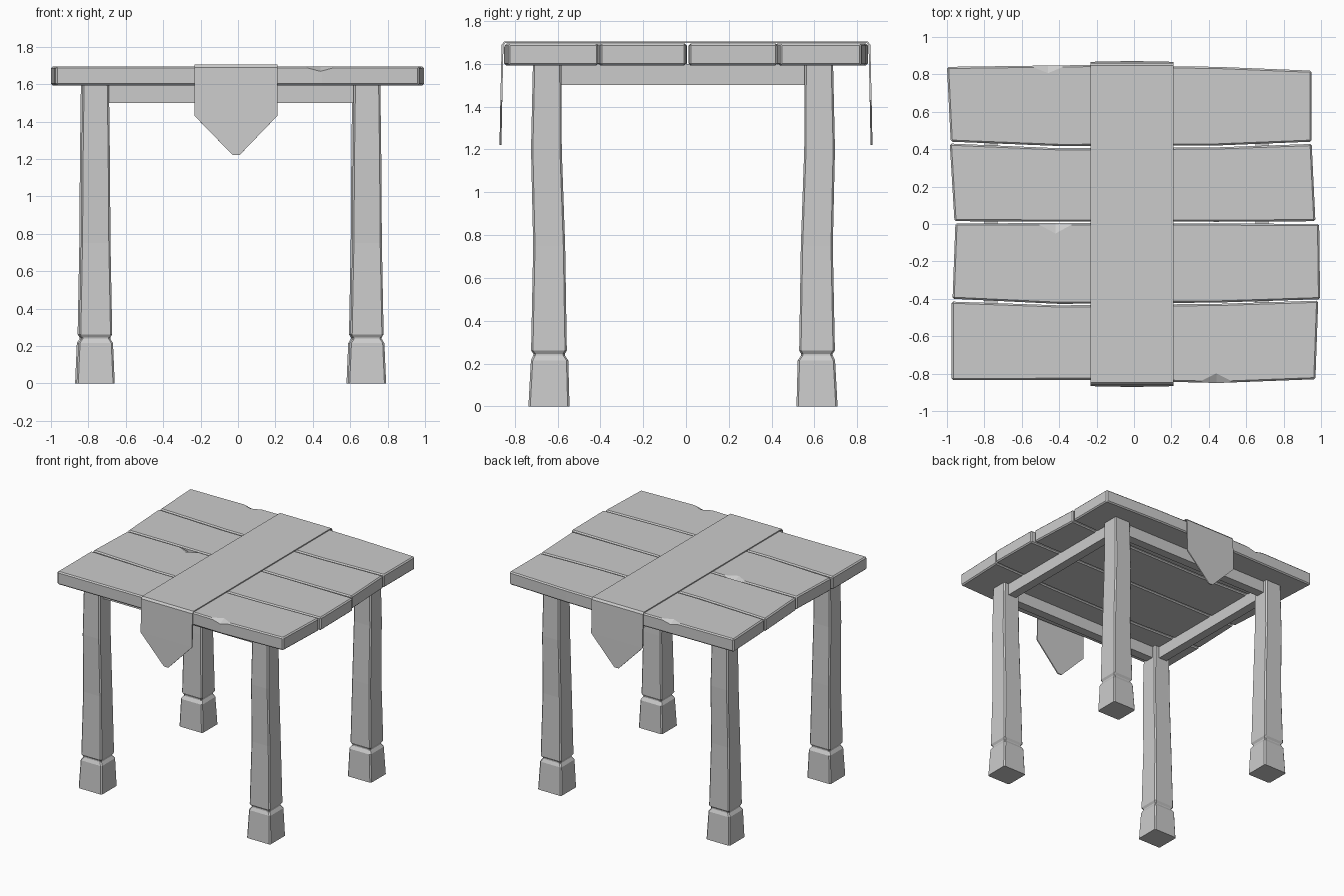
import bpy, bmesh

if "Cube" in bpy.data.objects:
    bpy.data.objects.remove(bpy.data.objects["Cube"])


def make_object(name, bm):
    bmesh.ops.recalc_face_normals(bm, faces=bm.faces)
    mesh = bpy.data.meshes.new(name)
    bm.to_mesh(mesh)
    bm.free()
    ob = bpy.data.objects.new(name, mesh)
    bpy.context.collection.objects.link(ob)
    return ob


def apply_modifiers(ob):
    bpy.context.view_layer.objects.active = ob
    for m in list(ob.modifiers):
        bpy.ops.object.modifier_apply(modifier=m.name)


def plank(name, back, front, chip=None):
    """Hewn plank from its back and front edges (both left to right); optional chip (x, y, inward)."""
    bm = bmesh.new()
    rings = []
    for z in (1.593, 1.694):
        rings.append([[bm.verts.new((x, y, z)) for x, y in edge] for edge in (back, front)])
    (b0, f0), (b1, f1) = rings
    n = len(back)
    for i in range(n - 1):
        bm.faces.new((b0[i], b0[i + 1], f0[i + 1], f0[i]))
        bm.faces.new((b1[i], b1[i + 1], f1[i + 1], f1[i]))
        for lo, hi in ((b0, b1), (f0, f1)):
            bm.faces.new((lo[i], lo[i + 1], hi[i + 1], hi[i]))
    for i in (0, n - 1):
        bm.faces.new((b0[i], f0[i], f1[i], b1[i]))
    ob = make_object(name, bm)
    bev = ob.modifiers.new("worn_edges", 'BEVEL')
    bev.width = 0.009
    bev.segments = 1
    bev.limit_method = 'ANGLE'
    cutter = None
    if chip:
        x, y, d = chip
        cb = bmesh.new()
        s = 1 if d > 0 else -1
        for p in ((x - .11, y, 1.695), (x + .11, y, 1.695), (x, y + d, 1.695), (x, y, 1.667),
                  (x - .11, y - s * .02, 1.695), (x + .11, y - s * .02, 1.695),
                  (x, y - s * .02, 1.66), (x, y, 1.72)):
            cb.verts.new(p)
        res = bmesh.ops.convex_hull(cb, input=cb.verts)
        cutter = make_object("chip_cutter", cb)
        cutter.hide_render = True
        cut = ob.modifiers.new("chip", 'BOOLEAN')
        cut.operation = 'DIFFERENCE'
        cut.object = cutter
    apply_modifiers(ob)
    if cutter:
        bpy.data.objects.remove(cutter)


# Table top: four uneven planks
plank("back_plank",
      [(-1.0, .84), (-.25, .85), (.45, .84), (.95, .82)],
      [(-.98, .44), (-.4, .417), (.45, .42), (.95, .44)], (-.46, .85, -.045))
plank("mid_back_plank",
      [(-.985, .43), (-.4, .405), (.45, .41), (.95, .428)],
      [(-.96, .015), (-.4, .013), (.45, .012), (.97, .015)])
plank("mid_front_plank",
      [(-.955, .003), (-.4, .005), (.45, .003), (.99, 0)],
      [(-.97, -.40), (-.4, -.427), (.45, -.42), (.995, -.402)], (-.42, .007, -.06))
plank("front_plank",
      [(-.975, -.415), (-.4, -.435), (.45, -.427), (.985, -.41)],
      [(-.975, -.835), (-.25, -.833), (.45, -.85), (.97, -.83)], (.44, -.852, .055))


# Legs: chamfered square rings, flared foot with a groove above it
# each ring: height, half width, outward lean in y
RINGS = [(0, .099, 0), (.215, .090, -.003), (.238, .076, -.001), (.246, .076, -.001),
         (.262, .086, 0), (.75, .077, -.001), (1.2, .074, .012), (1.6, .069, .008)]


def leg(name, cx, cy):
    bm = bmesh.new()
    side = 1 if cy > 0 else -1
    prev = None
    for z, h, lean in RINGS:
        k = h - .009
        pts = [(h, -k), (h, k), (k, h), (-k, h), (-h, k), (-h, -k), (-k, -h), (k, -h)]
        ring = [bm.verts.new((cx + x * 1.03, cy + side * lean + y * .97, z)) for x, y in pts]
        if prev:
            for i in range(8):
                j = (i + 1) % 8
                bm.faces.new((prev[i], prev[j], ring[j], ring[i]))
        else:
            bm.faces.new(ring)
        prev = ring
    bm.faces.new(prev)
    make_object(name, bm)


for depth, cy, off in (("front", -.640, .004), ("back", .612, -.004)):
    leg(depth + "_left_leg", -.765 + off, cy)
    leg(depth + "_right_leg", .686 + off, cy)


# Apron rails joining the legs
def rail(name, x0, x1, y0, y1):
    bm = bmesh.new()
    bmesh.ops.create_cube(bm, size=1)
    for v in bm.verts:
        v.co = (x1 if v.co.x > 0 else x0, y1 if v.co.y > 0 else y0, 1.6 if v.co.z > 0 else 1.5)
    make_object(name, bm)


rail("front_rail", -.74, .66, -.68, -.61)
rail("back_rail", -.74, .66, .585, .655)
rail("left_rail", -.80, -.73, -.62, .60)
rail("right_rail", .65, .72, -.62, .60)

# Cloth runner: thin sheet over the top with a pointed flap at each end
bm = bmesh.new()
L, R = -.232, .21
top = {}
for s in (-1, 1):
    a, b = (bm.verts.new((x, s * .848, 1.705)) for x in (L, R))
    c, d = (bm.verts.new((x, s * .861, 1.69)) for x in (L, R))
    e, f = (bm.verts.new((x, s * .867, 1.43)) for x in (L, R))
    g, h = (bm.verts.new((x, s * .871, 1.22)) for x in (-.028, .008))
    bm.faces.new((a, b, d, c))
    bm.faces.new((c, d, f, e))
    bm.faces.new((e, f, h, g))
    top[s] = (a, b)
bm.faces.new((top[-1][0], top[-1][1], top[1][1], top[1][0]))
runner = make_object("cloth_runner", bm)
up = max(runner.data.polygons, key=lambda p: p.area).normal.z
sol = runner.modifiers.new("thickness", 'SOLIDIFY')
sol.thickness = .009
sol.offset = -1 if up > 0 else 1
apply_modifiers(runner)
